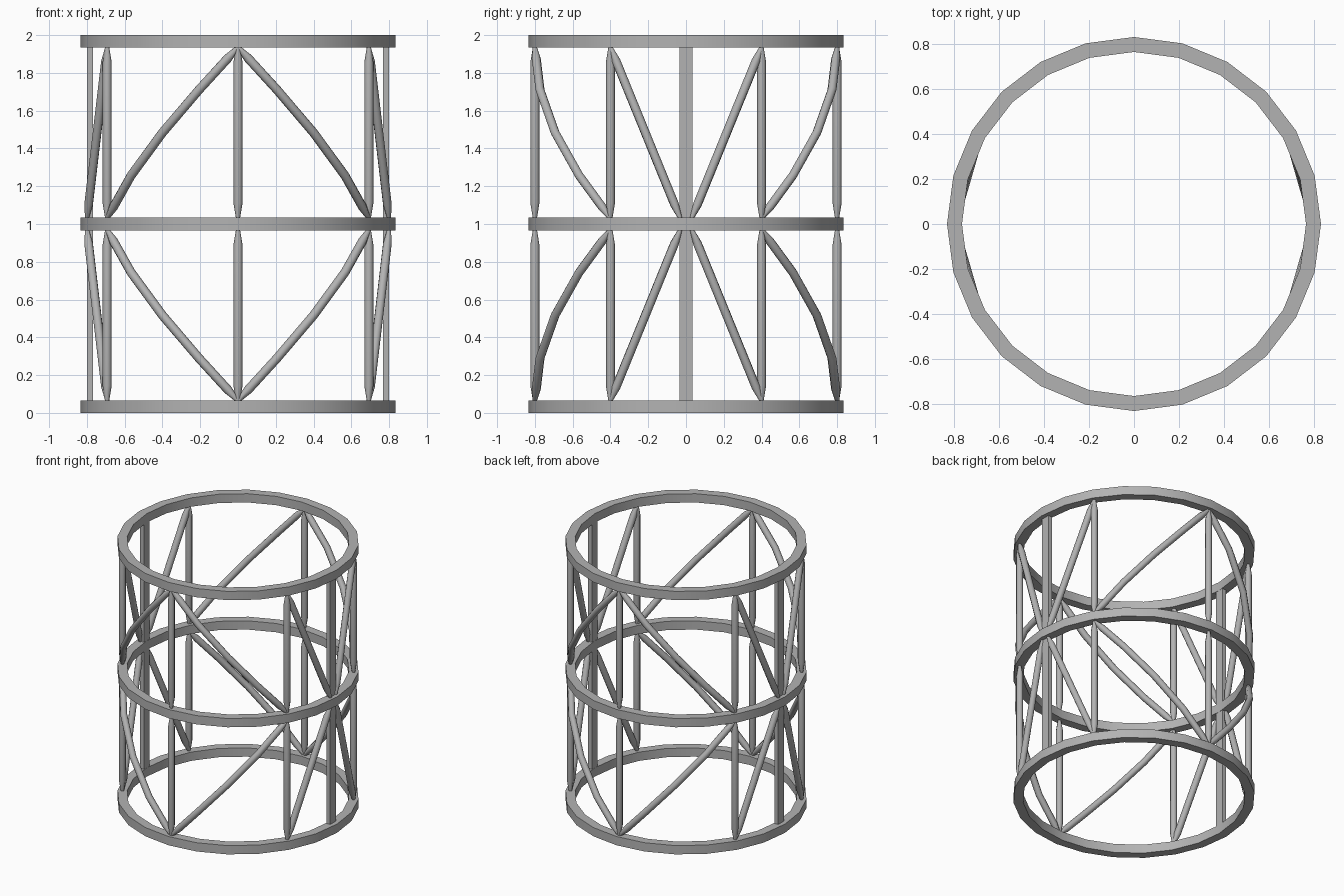
import bpy, bmesh, math
from mathutils import Vector

if "Cube" in bpy.data.objects:
    bpy.data.objects.remove(bpy.data.objects["Cube"])

R = 0.8        # frame radius
T = 0.0667     # ring thickness
TUBE = 0.024   # tube radius

metal = bpy.data.materials.new("grey metal")
metal.diffuse_color = (0.45, 0.45, 0.45, 1)
metal.use_nodes = True
metal.node_tree.nodes["Principled BSDF"].inputs["Base Color"].default_value = metal.diffuse_color


def finish(obj, angle):
    obj.data.materials.append(metal)
    bpy.ops.object.select_all(action='DESELECT')
    obj.select_set(True)
    bpy.context.view_layer.objects.active = obj
    bpy.ops.object.shade_smooth_by_angle(angle=math.radians(angle))


def add_mesh(name, bm, angle):
    bmesh.ops.recalc_face_normals(bm, faces=bm.faces)
    me = bpy.data.meshes.new(name)
    bm.to_mesh(me)
    bm.free()
    obj = bpy.data.objects.new(name, me)
    bpy.context.collection.objects.link(obj)
    finish(obj, angle)


def ring(name, zc, n=24):
    bm = bmesh.new()
    h = T / 2
    loops = []
    for i in range(n):
        a = 2 * math.pi * i / n
        loops.append([bm.verts.new(((R + dr) * math.cos(a), (R + dr) * math.sin(a), zc + dz))
                      for dr, dz in ((-h, -h), (h, -h), (h, h), (-h, h))])
    for i in range(n):
        p, q = loops[i], loops[(i + 1) % n]
        for k in range(4):
            m = (k + 1) % 4
            bm.faces.new((p[k], q[k], q[m], p[m]))
    add_mesh(name, bm, 30)


def tube(name, pts, taper=0.08):
    # round tube along a path, narrowed at both ends
    pts = [Vector(p) for p in pts]
    a = pts[0] + (pts[1] - pts[0]).normalized() * taper
    b = pts[-1] + (pts[-2] - pts[-1]).normalized() * taper
    path = [pts[0], a] + pts[1:-1] + [b, pts[-1]]
    cu = bpy.data.curves.new(name, 'CURVE')
    cu.dimensions = '3D'
    cu.bevel_depth = TUBE
    cu.bevel_resolution = 2
    cu.use_fill_caps = True
    sp = cu.splines.new('POLY')
    sp.points.add(len(path) - 1)
    for i, p in enumerate(path):
        sp.points[i].co = (*p, 1)
        sp.points[i].radius = 0.45 if i in (0, len(path) - 1) else 1
    obj = bpy.data.objects.new(name, cu)
    bpy.context.collection.objects.link(obj)
    bpy.ops.object.select_all(action='DESELECT')
    obj.select_set(True)
    bpy.context.view_layer.objects.active = obj
    bpy.ops.object.convert(target='MESH')
    finish(bpy.context.object, 50)


def at(deg, z):
    a = math.radians(deg)
    return (R * math.cos(a), R * math.sin(a), z)


# three rings
for name, z in (("bottom_ring", T / 2), ("middle_ring", 1), ("top_ring", 2 - T / 2)):
    ring(name, z)

# flat side posts, inside the ring centreline
for side, s in (("right", 1), ("left", -1)):
    bm = bmesh.new()
    bmesh.ops.create_cube(bm, size=1)
    for v in bm.verts:
        v.co = (s * 0.783 + v.co.x * 0.033, v.co.y * T, 1 + v.co.z * 1.9)
    add_mesh(side + "_flat_post", bm, 30)

# round uprights and diagonal braces for both tiers
for tier, outer, inner in (("lower", T - 0.003, 1 - T / 2 + 0.003),
                           ("upper", 2 - T + 0.003, 1 + T / 2 - 0.003)):
    for deg in (30, 90, 150, 210, 270, 330):
        tube(f"{tier}_upright_{deg}", [at(deg, outer), at(deg, inner)])
    for mid in (90, 270):
        for s in (-1, 1):
            # long brace follows the round wall
            tube(f"{tier}_curved_brace_{mid + s * 60}",
                 [at(mid + s * 15 * k, outer + (inner - outer) * k / 4) for k in range(5)])
            # short brace runs straight to the flat post
            tube(f"{tier}_straight_brace_{mid + s * 60}",
                 [at(mid + s * 60, outer), at(mid + s * 87.8, inner)])
